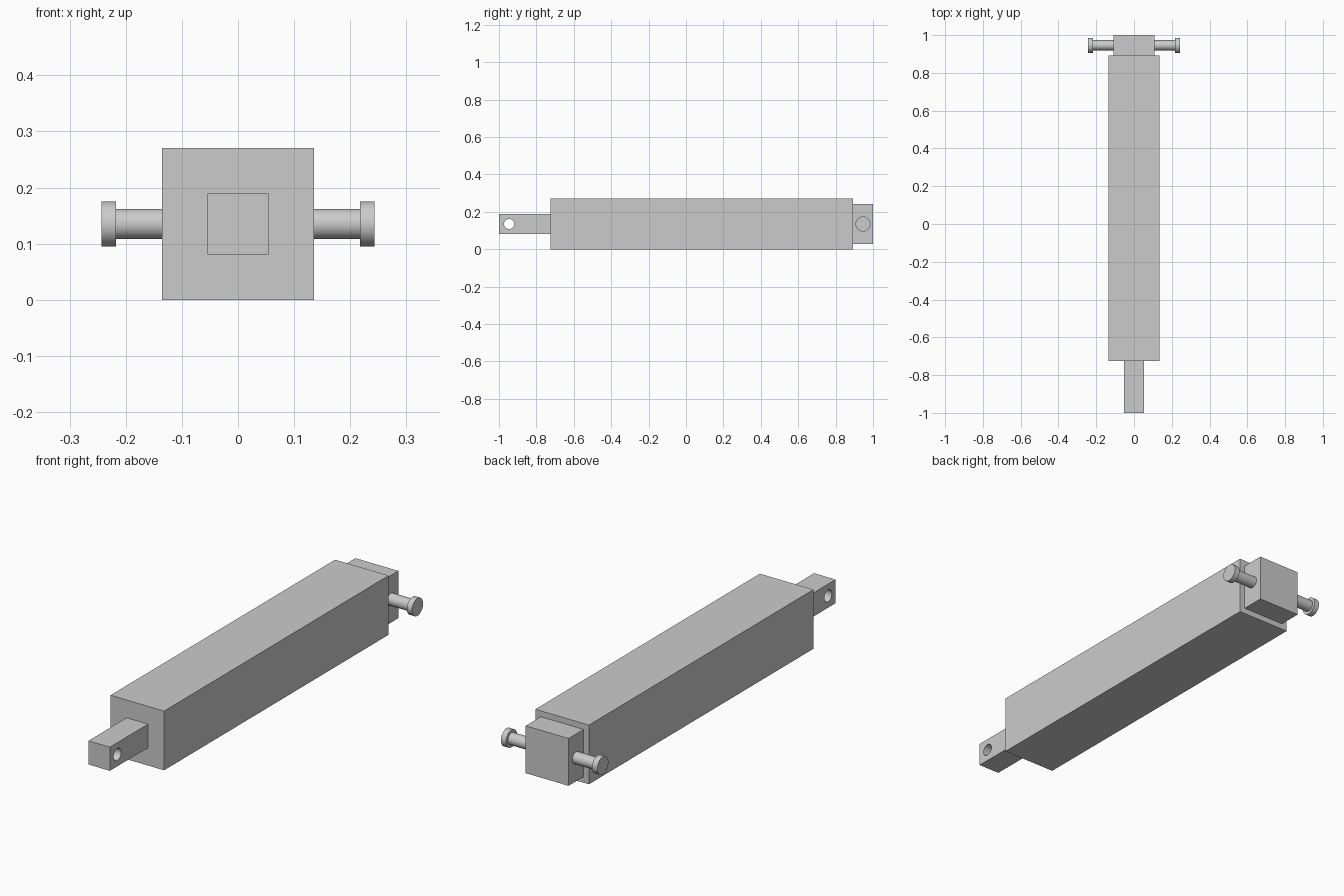
import bpy
import math

old = bpy.data.objects.get("Cube")
if old:
    bpy.data.objects.remove(old, do_unlink=True)

AXIS_Z = 0.135   # height of the cylinder centreline
EYE_Y = 0.946    # distance of pins and rod eye from the middle

steel = bpy.data.materials.new("grey steel")
steel.use_nodes = True
colour = (0.6, 0.6, 0.6, 1)
steel.diffuse_color = colour
steel.node_tree.nodes["Principled BSDF"].inputs["Base Color"].default_value = colour


def box(name, width, y0, y1):
    """Square bar on the centreline, running from y0 to y1."""
    bpy.ops.mesh.primitive_cube_add(size=1, location=(0, (y0 + y1) / 2, AXIS_Z))
    ob = bpy.context.object
    ob.name = name
    ob.scale = (width, y1 - y0, width)
    bpy.ops.object.transform_apply(location=False, rotation=False, scale=True)
    ob.data.materials.append(steel)
    return ob


def cross_cylinder(name, radius, x0, x1, y):
    """Round part lying along x, from x0 to x1."""
    bpy.ops.mesh.primitive_cylinder_add(
        vertices=48, radius=radius, depth=abs(x1 - x0),
        location=((x0 + x1) / 2, y, AXIS_Z), rotation=(0, math.pi / 2, 0))
    ob = bpy.context.object
    ob.name = name
    ob.data.materials.append(steel)
    bpy.ops.object.shade_smooth_by_angle(angle=math.radians(30))
    return ob


# Cylinder housing and mounting block
box("cylinder_body", 0.27, -0.725, 0.892)
box("mounting_block", 0.216, 0.892, 1.0)

# Piston rod with a cross-drilled eye
rod = box("piston_rod", 0.108, -1.0, -0.725)
drill = cross_cylinder("rod_eye_cutter", 0.027, -0.1, 0.1, -EYE_Y)
cut = rod.modifiers.new("rod_eye", 'BOOLEAN')
cut.object = drill
cut.operation = 'DIFFERENCE'
cut.solver = 'EXACT'
bpy.context.view_layer.objects.active = rod
bpy.ops.object.modifier_apply(modifier=cut.name)
bpy.data.objects.remove(drill, do_unlink=True)
bpy.ops.object.select_all(action='DESELECT')
rod.select_set(True)
bpy.context.view_layer.objects.active = rod
bpy.ops.object.shade_smooth_by_angle(angle=math.radians(30))

# Headed pivot pins on both sides of the block
for side, s in (("left", 1), ("right", -1)):
    cross_cylinder(side + "_pin", 0.027, s * 0.108, s * 0.217, EYE_Y)
    cross_cylinder(side + "_pin_head", 0.04, s * 0.217, s * 0.243, EYE_Y)
